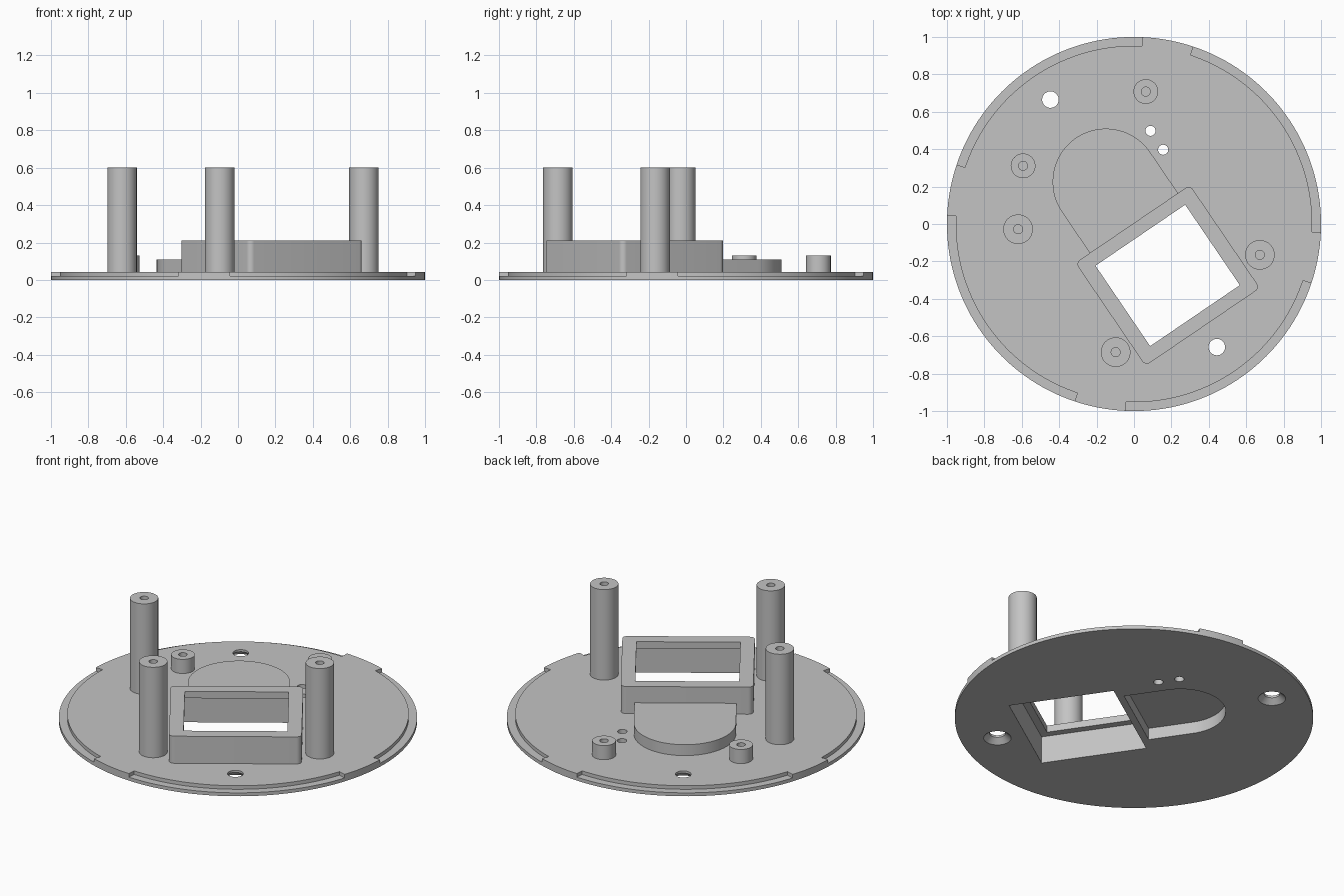
import bpy, bmesh, math
from mathutils import Vector

if "Cube" in bpy.data.objects:
    bpy.data.objects.remove(bpy.data.objects["Cube"])

PLATE_T = 0.043     # plate thickness
LEDGE_Z = 0.021     # height of the recessed rim
TILT = math.radians(34.2)
BOX_C = Vector((0.18, -0.275))

grey = bpy.data.materials.new("light grey plastic")
grey.diffuse_color = (0.55, 0.55, 0.55, 1)
grey.use_nodes = True
grey.node_tree.nodes["Principled BSDF"].inputs["Base Color"].default_value = grey.diffuse_color


def arc(cx, cy, r, a0, a1, n):
    """Points along an arc, angles in degrees."""
    return [(cx + r * math.cos(math.radians(a0 + (a1 - a0) * i / n)),
             cy + r * math.sin(math.radians(a0 + (a1 - a0) * i / n)))
            for i in range(n + 1)]


def circle(cx, cy, r, n=48):
    return arc(cx, cy, r, 0, 360, n)[:-1]


def tilted(pts):
    """Move points from the housing's own axes to the plate."""
    c, s = math.cos(TILT), math.sin(TILT)
    return [(BOX_C.x + x * c - y * s, BOX_C.y + x * s + y * c) for x, y in pts]


def rect(hx, hy, r=0.0):
    if r == 0:
        return [(-hx, -hy), (hx, -hy), (hx, hy), (-hx, hy)]
    pts = []
    for k, (sx, sy) in enumerate([(1, 1), (-1, 1), (-1, -1), (1, -1)]):
        pts += arc(sx * (hx - r), sy * (hy - r), r, 90 * k, 90 * k + 90, 8)
    return pts


def d_shape(r, y0):
    """Half-round outline with a flat end at y0."""
    return [(0.008 - r, y0), (0.008 + r, y0)] + arc(0.008, 0.599, r, 0, 180, 40)


def loft(name, sections):
    """Solid through matching outlines, given as (points, z)."""
    bm = bmesh.new()
    rings = [[bm.verts.new((x, y, z)) for x, y in pts] for pts, z in sections]
    n = len(rings[0])
    for a, b in zip(rings, rings[1:]):
        for i in range(n):
            j = (i + 1) % n
            bm.faces.new((a[i], a[j], b[j], b[i]))
    bm.faces.new(rings[0][::-1])
    bm.faces.new(rings[-1])
    bmesh.ops.recalc_face_normals(bm, faces=bm.faces)
    me = bpy.data.meshes.new(name)
    bm.to_mesh(me)
    bm.free()
    me.materials.append(grey)
    ob = bpy.data.objects.new(name, me)
    bpy.context.collection.objects.link(ob)
    return ob


def prism(name, pts, z0, z1):
    return loft(name, [(pts, z0), (pts, z1)])


def finish(ob, cutters):
    """Cut the part and smooth its curved walls."""
    bpy.ops.object.select_all(action='DESELECT')
    bpy.context.view_layer.objects.active = ob
    ob.select_set(True)
    for c in cutters:
        m = ob.modifiers.new("cut", 'BOOLEAN')
        m.operation = 'DIFFERENCE'
        m.solver = 'EXACT'
        m.object = c
        bpy.ops.object.modifier_apply(modifier=m.name)
    bpy.ops.object.shade_smooth_by_angle(angle=math.radians(30))


# Cutters for the two hollows open to the underside
box_pocket = prism("box_pocket_cutter", tilted(rect(0.333, 0.303)), -0.1, 0.168)
window = prism("window_cutter", tilted(rect(0.29, 0.26)), -0.1, 0.4)
d_pocket = prism("round_pocket_cutter", tilted(d_shape(0.252, 0.343)), -0.1, 0.072)
cutters = [box_pocket, window, d_pocket]

# Base plate: rim recesses, countersunk screw holes, small wire holes
plate_cuts = [box_pocket, d_pocket]
for k in range(4):
    a0, a1 = 90 * k - 2.5, 90 * k + 71.5
    ring = arc(0, 0, 0.953, a0, a1, 48) + arc(0, 0, 1.05, a1, a0, 48)
    plate_cuts.append(prism("rim_cutter", ring, LEDGE_Z, 0.1))
for x, y in [(-0.447, 0.665), (0.443, -0.658)]:
    plate_cuts.append(loft("screw_hole_cutter", [
        (circle(x, y, 0.088), -0.01), (circle(x, y, 0.044), 0.03),
        (circle(x, y, 0.044), 0.1)]))
for x, y in [(0.088, 0.498), (0.156, 0.397)]:
    plate_cuts.append(prism("wire_hole_cutter", circle(x, y, 0.027, 32), -0.1, 0.1))
plate = prism("base_plate", circle(0, 0, 1.0, 160), 0, PLATE_T)
finish(plate, plate_cuts)
cutters += plate_cuts[2:]

# Square housing with a window in its top
housing = prism("square_housing", tilted(rect(0.37, 0.333, 0.03)), PLATE_T, 0.21)
finish(housing, [box_pocket, window])

# Lower half-round cover beside the housing
cover = prism("round_cover", tilted(d_shape(0.285, 0.333)), PLATE_T, 0.11)
finish(cover, [d_pocket])

# Posts with blind screw holes: x, y, radius, top, hole depth
posts = [("tall_post", -0.62, -0.028, 0.079, 0.6, 0.3),
         ("tall_post", -0.098, -0.685, 0.079, 0.6, 0.3),
         ("tall_post", 0.673, -0.165, 0.079, 0.6, 0.3),
         ("short_post", 0.063, 0.708, 0.066, 0.13, 0.08),
         ("short_post", -0.593, 0.311, 0.066, 0.13, 0.08)]
for name, x, y, r, top, depth in posts:
    post = prism(name, circle(x, y, r), PLATE_T, top)
    bore = prism("bore_cutter", circle(x, y, 0.024, 32), top - depth, top + 0.1)
    finish(post, [bore])
    cutters.append(bore)

# Remove the cutters
for c in cutters:
    bpy.data.objects.remove(c)
